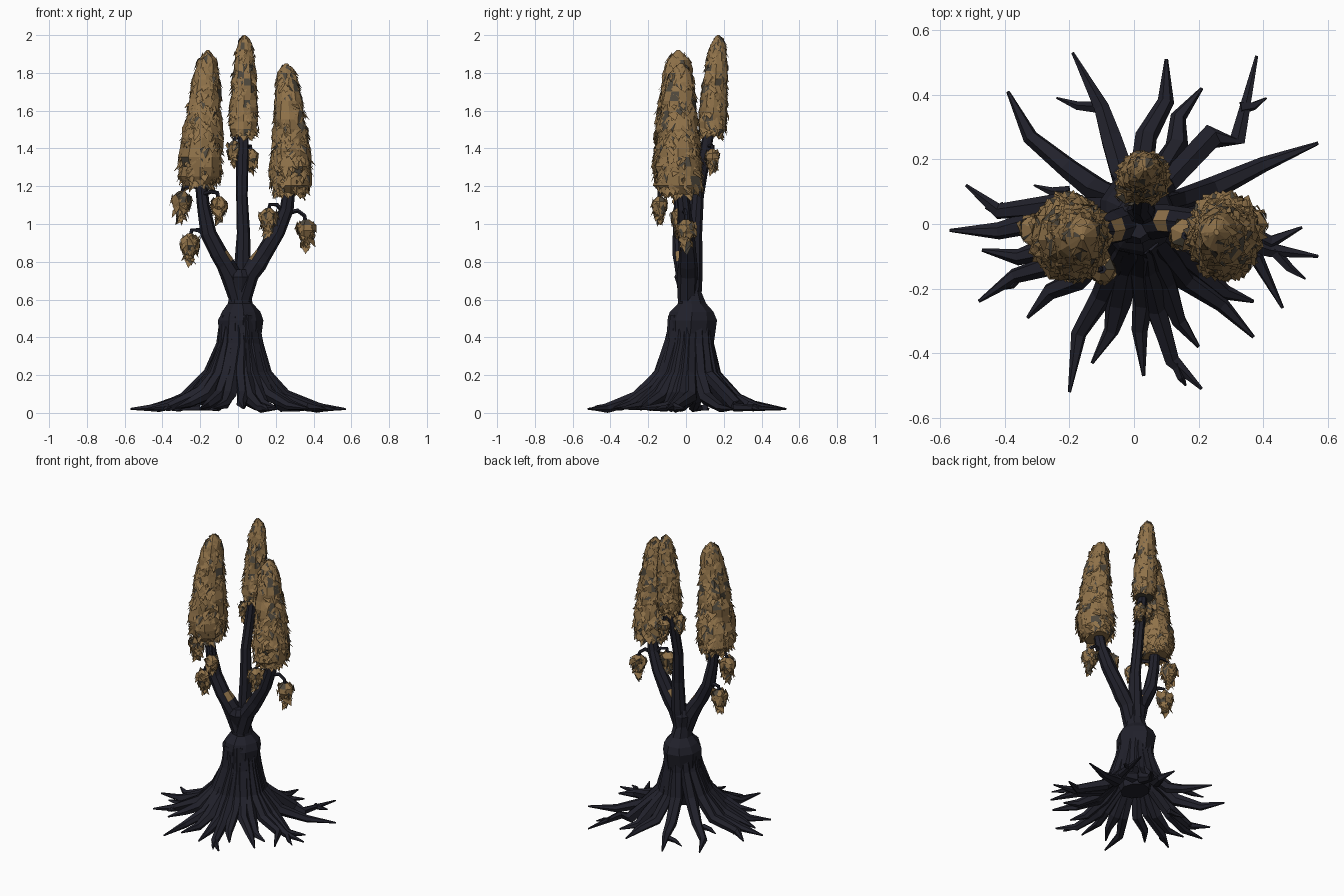
import bpy, bmesh, math, random
from mathutils import Vector, Quaternion

random.seed(7)
TAU = 2 * math.pi


def material(name, rgb):
    m = bpy.data.materials.new(name)
    m.diffuse_color = (*rgb, 1)
    return m


BARK = material("dark bark", (0.015, 0.015, 0.024))
LEAF = material("dry brown leaf", (0.28, 0.17, 0.068))
GREY = material("withered grey leaf", (0.075, 0.063, 0.045))


def finish(bm, name, mats, fix=True, rule=None):
    if fix:
        bmesh.ops.recalc_face_normals(bm, faces=bm.faces)
    if rule:
        for f in bm.faces:
            f.material_index = int(rule(f.calc_center_median(), f.normal))
    me = bpy.data.meshes.new(name)
    bm.to_mesh(me)
    bm.free()
    for m in mats:
        me.materials.append(m)
    ob = bpy.data.objects.new(name, me)
    bpy.context.collection.objects.link(ob)


def skin(bm, rings):
    """Join successive vertex rings with quads and cap both ends."""
    n = len(rings[0])
    for a, b in zip(rings, rings[1:]):
        for i in range(n):
            j = (i + 1) % n
            bm.faces.new((a[i], a[j], b[j], b[i]))
    bm.faces.new(rings[0][::-1])
    bm.faces.new(rings[-1])


def tube(bm, pts, sides=6, rough=0.1):
    """Tapered faceted limb through (x, y, z, radius) points."""
    p = [Vector(q[:3]) for q in pts]
    up, old, rings = None, None, []
    for k in range(len(p)):
        t = (p[min(k + 1, len(p) - 1)] - p[max(k - 1, 0)]).normalized()
        up = t.orthogonal().normalized() if up is None else old.rotation_difference(t) @ up
        old = t
        ring = []
        for i in range(sides):
            d = Quaternion(t, TAU * i / sides) @ up
            v = p[k] + d * pts[k][3] * random.uniform(1 - rough, 1 + rough)
            v.z = max(v.z, 0)
            ring.append(bm.verts.new(v))
        rings.append(ring)
    skin(bm, rings)


def lathe(bm, prof, sides, rough, squash=1.0):
    """Stacked rings from (x, y, z, radius)."""
    rings = []
    for x, y, z, r in prof:
        ring = []
        for i in range(sides):
            a, q = TAU * i / sides, r * random.uniform(1 - rough, 1 + rough)
            ring.append(bm.verts.new((x + q * math.cos(a), y + q * squash * math.sin(a), z)))
        rings.append(ring)
    skin(bm, rings)


def sample(prof, z):
    """Interpolate a profile that is ordered by rising z."""
    for a, b in zip(prof, prof[1:]):
        if z <= b[2]:
            f = (z - a[2]) / (b[2] - a[2])
            return [u + (v - u) * f for u, v in zip(a, b)]
    return list(prof[-1])


def foliage(name, prof, count, size, steps=14, rough=0.13, sides=12, squash=1.0, cap=9.0, flare=0.35, grey=0.1):
    """Lumpy core under folded, downward-pointing leaves; some grey, bark colour above cap."""
    bm = bmesh.new()
    z0, z1 = prof[0][2], prof[-1][2]
    lathe(bm, [sample(prof, z0 + (z1 - z0) * i / steps) for i in range(steps + 1)], sides, rough, squash)
    bmesh.ops.recalc_face_normals(bm, faces=bm.faces)
    rmax = max(q[3] for q in prof)
    placed = 0
    while placed < count:
        h = random.random() ** 1.25
        x, y, z, r = sample(prof, z0 + (z1 - z0 - size * 0.3) * h)
        if random.random() > 0.2 + r / rmax:
            continue
        placed += 1
        a = random.uniform(0, TAU)
        out = Vector((math.cos(a), math.sin(a), 0))
        lo = sample(prof, max(z0, z - size))
        down = Vector((lo[0] - x, lo[1] - y, -size)) + out * (lo[3] - r) * 0.8
        down = (down.normalized() + out * random.uniform(-0.1, flare + 0.45 * (1 - h))).normalized()
        side = out.cross(down).normalized()
        down = (down + side * random.uniform(-0.7, 0.7)).normalized()
        s = size * random.uniform(0.6, 1.25)
        c = Vector((x + r * out.x, y + r * out.y * squash, z)) + out * random.uniform(-0.003, 0.008)
        top, tip = c - down * s * 0.4 - out * 0.006, c + down * s * 0.6
        l = c - side * s * 0.38 - out * s * random.uniform(0.0, 0.3)
        rt = c + side * s * 0.38 - out * s * random.uniform(0.0, 0.3)
        v = [bm.verts.new(q) for q in (top, l, tip, rt)]
        for tri in ((0, 1, 2), (0, 2, 3)):
            f = bm.faces.new([v[i] for i in tri])
            f.normal_update()
            if f.normal.dot(out) < 0:
                f.normal_flip()
    finish(bm, name, (LEAF, BARK, GREY), False,
           lambda c, n: 1 if c.z > cap else 2 * (random.random() < grey))


# Trunk: swollen shoulder, narrow neck
bm = bmesh.new()
lathe(bm, [(0.01, 0.02, 0.13, 0.09), (0.01, 0.02, 0.22, 0.107), (0.01, 0.02, 0.36, 0.106),
           (0.008, 0.028, 0.49, 0.121), (0.012, 0.033, 0.535, 0.104), (0.012, 0.03, 0.58, 0.065),
           (0.01, 0.02, 0.65, 0.055), (0.01, 0.01, 0.72, 0.068), (0.01, 0.01, 0.76, 0.05)], 9, 0.07, 1.13)
finish(bm, "trunk", [BARK])

# Three main branches, with pale scars on the inner bends of the outer two
limbs = {
    "left_branch": [(0.0, 0.01, 0.6, 0.05), (-0.03, 0, 0.72, 0.055), (-0.07, -0.015, 0.79, 0.05),
                    (-0.10, -0.02, 0.84, 0.047), (-0.155, -0.025, 0.95, 0.042), (-0.185, -0.03, 1.1, 0.036),
                    (-0.205, -0.035, 1.3, 0.032)],
    "right_branch": [(0.02, 0.01, 0.6, 0.05), (0.06, 0.01, 0.73, 0.055), (0.1, 0.01, 0.79, 0.05),
                     (0.135, 0.01, 0.84, 0.047), (0.21, 0.0, 0.96, 0.042), (0.255, -0.01, 1.08, 0.037),
                     (0.28, -0.03, 1.25, 0.03)],
    "middle_branch": [(0.01, 0.03, 0.6, 0.05), (0.025, 0.04, 0.75, 0.045), (0.03, 0.045, 0.95, 0.037),
                      (0.02, 0.06, 1.15, 0.032), (0.025, 0.1, 1.36, 0.032), (0.03, 0.125, 1.52, 0.028)],
}
for name, pts in limbs.items():
    bm = bmesh.new()
    tube(bm, pts, 8, 0.1)
    s = {"l": 1, "r": -1, "m": 0}[name[0]]
    finish(bm, name, (BARK, LEAF), True, lambda c, n: s and 0.8 < c.z < 0.88 and n.x * s > 0.6 and n.z > 0.1)

# Roots: plan-view bends and tips, heights follow a flare curve
roots = [
    [(0.24, 0.11), (0.40, 0.185), (0.57, 0.25)],
    [(0.24, 0.27), (0.32, 0.26), (0.38, 0.52)],
    [(0.13, 0.24), (0.14, 0.33), (0.21, 0.42)],
    [(0.04, 0.27), (0.10, 0.38), (0.10, 0.51)],
    [(-0.07, 0.26), (-0.10, 0.36), (-0.19, 0.53)],
    [(-0.2, 0.17), (-0.32, 0.27), (-0.39, 0.41)],
    [(-0.25, 0.06), (-0.42, 0.04), (-0.52, 0.12)],
    [(-0.28, 0.01), (-0.42, -0.02), (-0.57, -0.02)],
    [(-0.24, -0.07), (-0.36, -0.1), (-0.47, -0.08)],
    [(-0.2, -0.11), (-0.37, -0.16), (-0.48, -0.24)],
    [(-0.17, -0.17), (-0.26, -0.21), (-0.33, -0.29)],
    [(-0.1, -0.22), (-0.17, -0.34), (-0.2, -0.52)],
    [(-0.05, -0.24), (-0.07, -0.33), (-0.13, -0.43)],
    [(0.03, -0.24), (0.02, -0.33), (0.03, -0.47)],
    [(0.07, -0.26), (0.12, -0.42), (0.21, -0.51)],
    [(0.1, -0.18), (0.14, -0.3), (0.2, -0.38)],
    [(0.16, -0.17), (0.27, -0.25), (0.37, -0.35)],
    [(0.2, -0.14), (0.28, -0.21), (0.37, -0.24)],
    [(0.24, -0.07), (0.38, -0.1), (0.46, -0.26)],
    [(0.25, -0.03), (0.42, -0.08), (0.57, -0.1)],
    [(0.25, 0.02), (0.42, -0.06), (0.52, -0.01)],
]
FLARE = [(0.0, 0.5), (0.1, 0.33), (0.17, 0.165), (0.25, 0.085), (0.35, 0.04), (0.45, 0.024), (0.7, 0.018)]


def flare_z(r):
    for (a, h), (b, g) in zip(FLARE, FLARE[1:]):
        if r <= b:
            return h + (g - h) * (r - a) / (b - a)


bm = bmesh.new()
for r in roots:
    a = math.atan2(r[0][1], r[0][0])
    c, s = math.cos(a), math.sin(a)
    hi = random.uniform(0.45, 0.52)
    pts = [(0.008 + 0.075 * c, 0.025 + 0.09 * s, hi, 0.03), (0.01 + 0.088 * c, 0.02 + 0.098 * s, 0.36, 0.038),
           (0.145 * c, 0.01 + 0.145 * s, 0.2, 0.04)]
    for (x, y), rad in zip(r, (0.037, 0.025, 0.005)):
        pts.append((x, y, flare_z(math.hypot(x, y)), rad))
    tube(bm, pts, 6, 0.15)
# Root forks: (base, tip)
for (x, y), (u, v) in [((0.33, 0.36), (0.41, 0.39)), ((-0.11, 0.36), (-0.24, 0.39)), ((-0.4, 0.05), (-0.46, 0.05)),
                       ((0.13, -0.43), (0.16, -0.5)), ((0.43, -0.08), (0.53, -0.17)), ((-0.2, 0.1), (-0.31, 0.12)),
                       ((-0.36, -0.16), (-0.4, -0.2))]:
    tube(bm, [(x, y, 0.03, 0.02), ((x + u) / 2, (y + v) / 2 - 0.01, 0.025, 0.014), (u, v, 0.015, 0.003)], 5)
finish(bm, "roots", [BARK])

# Tall leafy crowns
foliage("left_crown", [(-0.205, -0.04, 1.20, 0.075), (-0.2, -0.04, 1.25, 0.112), (-0.2, -0.045, 1.34, 0.114),
                       (-0.187, -0.05, 1.5, 0.1), (-0.175, -0.045, 1.7, 0.08), (-0.163, -0.04, 1.85, 0.058),
                       (-0.16, -0.04, 1.895, 0.038), (-0.16, -0.04, 1.92, 0.008)], 460, 0.06, squash=1.15)
foliage("right_crown", [(0.28, -0.03, 1.155, 0.075), (0.28, -0.035, 1.2, 0.108), (0.282, -0.04, 1.3, 0.108),
                        (0.28, -0.045, 1.45, 0.094), (0.267, -0.04, 1.65, 0.074), (0.258, -0.03, 1.78, 0.054),
                        (0.255, -0.025, 1.825, 0.036), (0.255, -0.025, 1.85, 0.008)], 460, 0.06, squash=1.18)
foliage("middle_crown", [(0.03, 0.135, 1.465, 0.06), (0.03, 0.14, 1.5, 0.077), (0.03, 0.145, 1.6, 0.073),
                         (0.032, 0.155, 1.75, 0.066), (0.034, 0.165, 1.9, 0.051), (0.035, 0.17, 1.96, 0.036),
                         (0.035, 0.17, 2.0, 0.006)], 270, 0.05, flare=0.25)

# Hanging bunches on arched twigs: (top of bunch, scale, twig start)
bunches = [((-0.30, -0.02, 1.18), 1.1, (-0.195, -0.03, 1.19)), ((-0.10, -0.14, 1.15), 0.95, (-0.185, -0.04, 1.16)),
           ((-0.255, 0.0, 0.955), 1.1, (-0.165, -0.025, 0.94)), ((0.16, -0.035, 1.09), 1.05, (0.255, 0.0, 1.04)),
           ((0.36, 0.0, 1.03), 1.1, (0.27, -0.01, 1.06)), ((-0.02, 0.1, 1.445), 0.85, (0.025, 0.11, 1.42)),
           ((0.07, 0.14, 1.40), 0.85, (0.025, 0.105, 1.4))]
tw = bmesh.new()
for i, ((x, y, z), s, b) in enumerate(bunches):
    m = [(p + q) / 2 for p, q in zip((x, y, z), b)]
    tube(tw, [(*b, 0.014), (m[0], m[1], max(z, b[2]) + 0.012, 0.012),
              (x * 0.9 + b[0] * 0.1, y, z + 0.014, 0.011), (x, y, z - 0.03, 0.011)], 5)
    prof = [(0.14, 0.006), (0.1, 0.028), (0.06, 0.046), (0.03, 0.046), (0.005, 0.014)]
    foliage(f"hanging_bunch_{i + 1}", [(x, y, z - d * s, r * s) for d, r in prof], 50, 0.06 * s,
            5, 0.1, 7, 1.0, z - 0.013 * s, 0.4, 0.2)
finish(tw, "twigs", [BARK])
